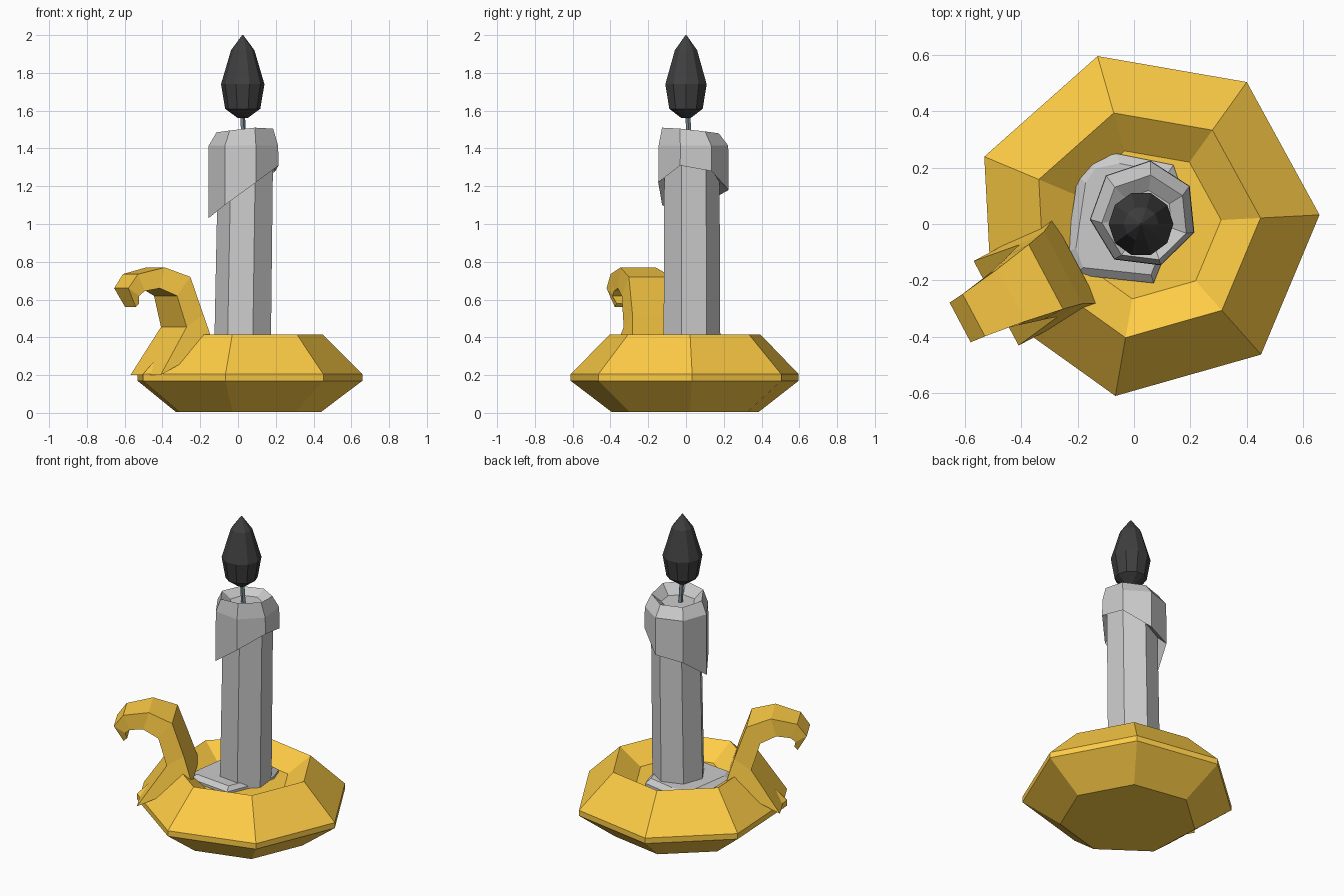
import bpy, bmesh
from math import cos, sin, radians, tau
from mathutils import Vector

if "Cube" in bpy.data.objects:
    bpy.data.objects.remove(bpy.data.objects["Cube"])


def material(name, rgb):
    m = bpy.data.materials.new(name)
    m.diffuse_color = (*rgb, 1)
    m.use_nodes = True
    m.node_tree.nodes["Principled BSDF"].inputs["Base Color"].default_value = m.diffuse_color
    return m


def ring(cx, cy, r, z, sides, start):
    """Regular polygon; z may be one height or one per corner."""
    zs = z if isinstance(z, list) else [z] * sides
    angles = [radians(start) + tau * i / sides for i in range(sides)]
    return [(cx + r * cos(a), cy + r * sin(a), h) for a, h in zip(angles, zs)]


def loft(name, rings, mat=None, closed=False):
    """Skin a stack of equal rings, capped at both ends or joined into a loop."""
    bm = bmesh.new()
    rows = [[bm.verts.new(p) for p in r] for r in rings]
    n = len(rows[0])
    pairs = list(zip(rows, rows[1:]))
    if closed:
        pairs.append((rows[-1], rows[0]))
    for a, b in pairs:
        for i in range(n):
            j = (i + 1) % n
            bm.faces.new((a[i], a[j], b[j], b[i]))
    if not closed:
        bm.faces.new(rows[0])
        bm.faces.new(rows[-1])
    bmesh.ops.recalc_face_normals(bm, faces=bm.faces)
    me = bpy.data.meshes.new(name)
    bm.to_mesh(me)
    bm.free()
    if mat:
        me.materials.append(mat)
    ob = bpy.data.objects.new(name, me)
    bpy.context.collection.objects.link(ob)
    return ob


brass = material("brass", (1.0, 0.61, 0.06))
black = material("flame_black", (0.05, 0.05, 0.05))
slate = material("wick_slate", (0.2, 0.26, 0.31))

# Seven-sided dish with a sunken floor
dish_profile = [(0.40, 0.005), (0.62, 0.17), (0.62, 0.205), (0.41, 0.415), (0.27, 0.32)]
loft("dish", [ring(0.04, 0, r, z, 7, 3) for r, z in dish_profile], brass)

# Curled handle: (top r, z), (underside r, z), half width along the 208 degree direction
out = Vector((cos(radians(208)), sin(radians(208)), 0))
side = Vector((-out.y, out.x, 0))
sections = [
    ((0.28, 0.36), (0.60, 0.20), 0.17),
    ((0.33, 0.52), (0.43, 0.455), 0.145),
    ((0.40, 0.72), (0.48, 0.62), 0.13),
    ((0.54, 0.77), (0.57, 0.66), 0.105),
    ((0.69, 0.735), (0.65, 0.645), 0.085),
    ((0.745, 0.66), (0.68, 0.62), 0.08),
    ((0.69, 0.56), (0.67, 0.58), 0.06),
]
handle_rings = []
for top, under, w in sections:
    a, b = [Vector((0.04, 0, z)) + out * r for r, z in (top, under)]
    handle_rings.append([a - side * w, a + side * w, b + side * w, b - side * w])
loft("handle", handle_rings, brass)

# Wax pool at the foot of the candle
pool = [(-0.16, 0.23), (-0.06, 0.25), (0.14, 0.21), (0.17, 0.12), (0.13, -0.06),
        (0.07, -0.21), (-0.21, -0.18), (-0.24, -0.10), (-0.20, 0.17)]
loft("wax_pool", [[(x * s, y * s, z) for x, y in pool]
                  for s, z in ((1, 0.31), (1, 0.335), (0.86, 0.36))])

# Candle shaft, leaning very slightly
loft("candle", [ring(0.028, 0.028, 0.155, 0.32, 7, -20),
                ring(0.045, 0.028, 0.15, 1.40, 7, -20)])

# Melted wax cap with an uneven dripping hem and a hollow top
hem = [1.31, 1.28, 1.18, 1.15, 1.03, 1.10, 1.22]
loft("wax_cap", [
    ring(0.04, 0.028, 0.14, [h + 0.05 for h in hem], 7, -20),
    ring(0.034, 0.035, 0.192, hem, 7, -20),
    ring(0.034, 0.035, 0.19, 1.415, 7, -20),
    ring(0.04, 0.02, 0.155, [1.505, 1.49, 1.48, 1.48, 1.485, 1.495, 1.51], 7, -20),
    ring(0.04, 0.02, 0.10, 1.445, 7, -20),
])

# Wick
loft("wick", [ring(0.03, 0.015, 0.014, 1.43, 5, 0), ring(0.022, 0.01, 0.014, 1.60, 5, 0)], slate)

# Faceted flame
flame_profile = [(0.025, 1.56), (0.093, 1.61), (0.115, 1.74), (0.062, 1.92), (0.003, 2.0)]
loft("flame", [ring(0.025, 0, r, z, 10, 0) for r, z in flame_profile], black)
